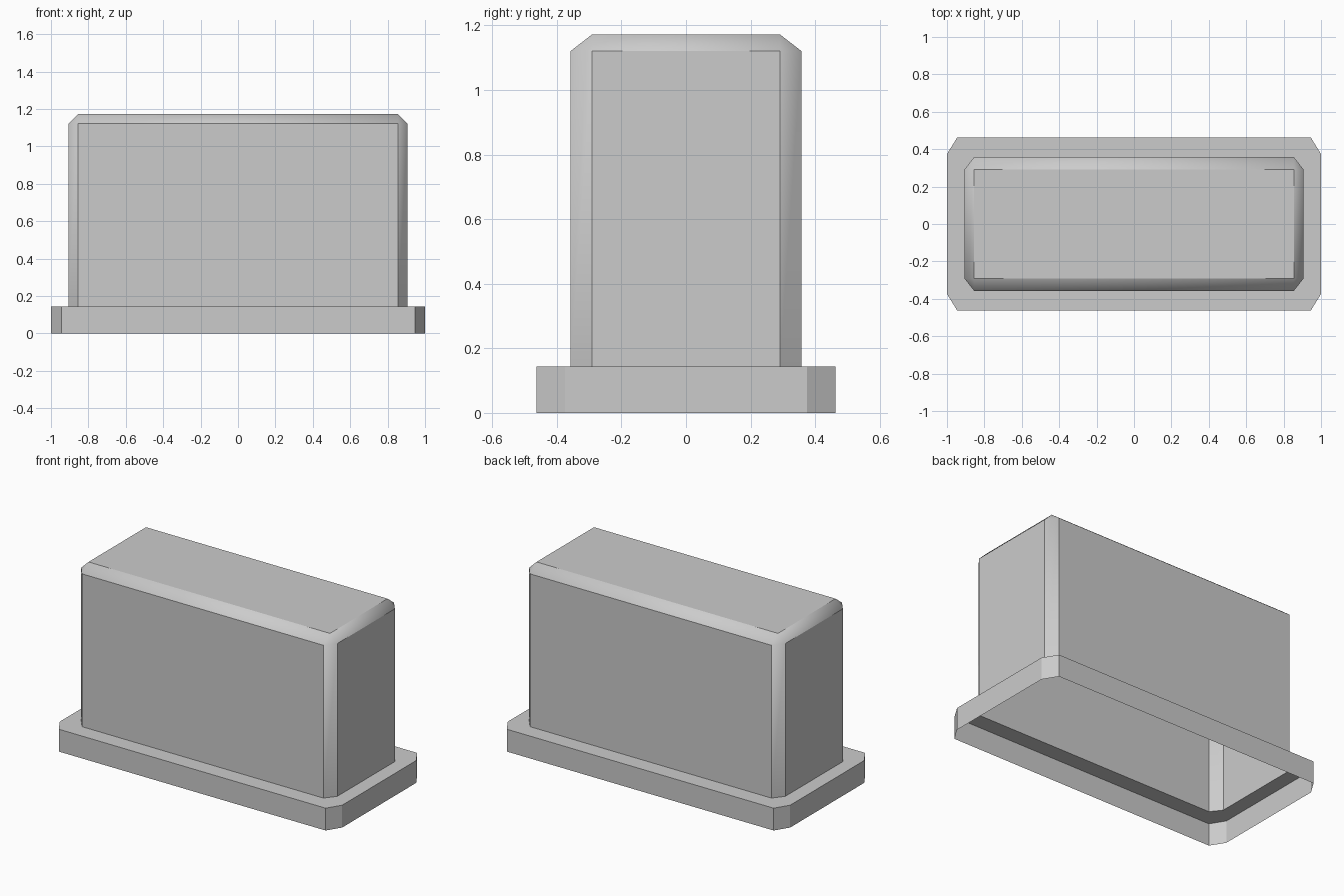
import bpy
import bmesh

cube = bpy.data.objects.get("Cube")
if cube:
    bpy.data.objects.remove(cube)

grey = bpy.data.materials.new("light grey")
grey.use_nodes = True
colour = (0.6, 0.6, 0.6, 1)
grey.diffuse_color = colour
grey.node_tree.nodes["Principled BSDF"].inputs["Base Color"].default_value = colour


def ring(bm, hx, hy, cx, cy, z):
    """Rectangle with cut corners, anticlockwise from above."""
    ix, iy = hx - cx, hy - cy
    quarter = [(hx, iy), (ix, hy)]
    half = quarter + [(-x, y) for x, y in reversed(quarter)]
    outline = half + [(-x, -y) for x, y in half]
    return [bm.verts.new((x, y, z)) for x, y in outline]


def shell(name, sections, capped):
    """Open-bottomed skin through stacked rings."""
    bm = bmesh.new()
    rings = [ring(bm, *s) for s in sections]
    for low, high in zip(rings, rings[1:]):
        for i in range(len(low)):
            j = (i + 1) % len(low)
            bm.faces.new((low[i], low[j], high[j], high[i]))
    if capped:
        bm.faces.new(rings[-1])
    # Collapsed corner cuts become the triangular bevel corners
    bmesh.ops.remove_doubles(bm, verts=bm.verts, dist=0.0001)
    bm.normal_update()
    # Bevels blend into each other; the broad flat sides stay crisp
    for face in bm.faces:
        face.smooth = capped
        if max(abs(c) for c in face.normal) > 0.99:
            for edge in face.edges:
                edge.smooth = False
    mesh = bpy.data.meshes.new(name)
    bm.to_mesh(mesh)
    bm.free()
    mesh.materials.append(grey)
    obj = bpy.data.objects.new(name, mesh)
    bpy.context.collection.objects.link(obj)
    return obj


LEDGE, SHOULDER, TOP = 0.143, 1.121, 1.172
HX, HY, CX, CY = 0.907, 0.357, 0.052, 0.066

# Rim around the foot, with its ledge running in to the body
shell("base_rim", [(1, 0.463, 0.055, 0.089, 0),
                   (1, 0.463, 0.055, 0.089, LEDGE),
                   (HX, HY, CX, CY, LEDGE)], False)

# Hollow cover with bevelled corners and top
shell("cover", [(HX, HY, CX, CY, LEDGE),
                (HX, HY, CX, CY, SHOULDER),
                (HX - CX, HY - CY, 0, 0, TOP)], True)
